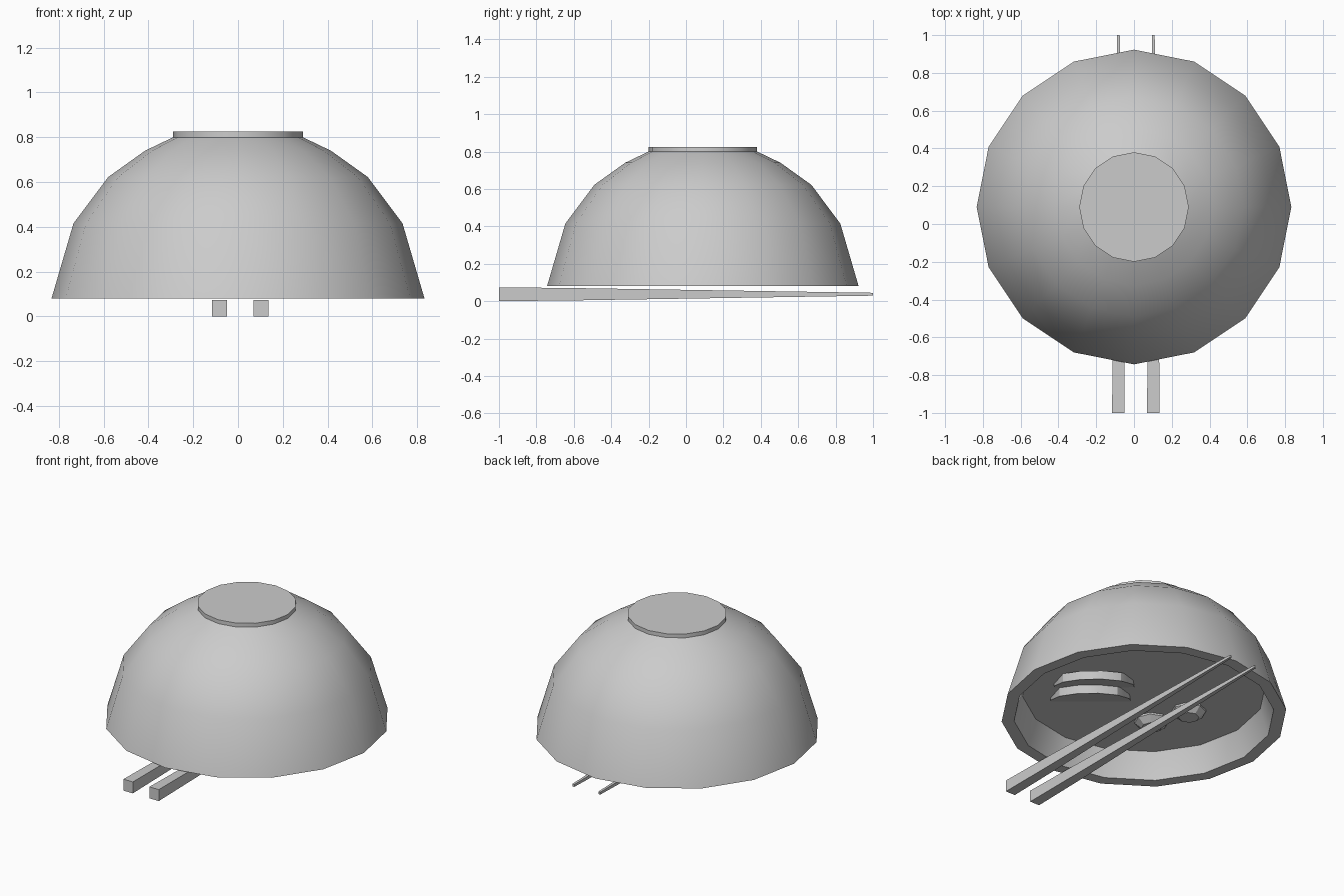
import bpy, bmesh, math
from mathutils import Vector

if "Cube" in bpy.data.objects:
    bpy.data.objects.remove(bpy.data.objects["Cube"])

CY = 0.09   # bowl centre in y


def make_object(name, bm, smooth=None):
    bmesh.ops.recalc_face_normals(bm, faces=bm.faces)
    me = bpy.data.meshes.new(name)
    bm.to_mesh(me)
    bm.free()
    ob = bpy.data.objects.new(name, me)
    bpy.context.collection.objects.link(ob)
    if smooth:
        bpy.ops.object.select_all(action='DESELECT')
        ob.select_set(True)
        bpy.context.view_layer.objects.active = ob
        bpy.ops.object.shade_smooth_by_angle(angle=math.radians(smooth))
    return ob


def loft(name, rings, smooth=None):
    """Skin a list of equal-length point rings and cap both ends."""
    bm = bmesh.new()
    loops = [[bm.verts.new(p) for p in ring] for ring in rings]
    n = len(loops[0])
    for a, b in zip(loops, loops[1:]):
        for i in range(n):
            j = (i + 1) % n
            bm.faces.new((a[i], a[j], b[j], b[i]))
    bm.faces.new(loops[0])
    bm.faces.new(loops[-1])
    return make_object(name, bm, smooth)


def lathe(name, profile, centre=(0, CY), sides=16, smooth=30):
    rings = [[(centre[0] + r * math.cos(2 * math.pi * i / sides),
               centre[1] + r * math.sin(2 * math.pi * i / sides), z)
              for i in range(sides)] for r, z in profile]
    return loft(name, rings, smooth)


# Upturned bowl: foot, outer wall, rim, inner wall
lathe("bowl", [(0.29, 0.825), (0.29, 0.80), (0.415, 0.74), (0.58, 0.622),
               (0.735, 0.415), (0.833, 0.08), (0.76, 0.08), (0.665, 0.40),
               (0.52, 0.59), (0.37, 0.70), (0.25, 0.75)])

# Broth filling the bowl, dished towards the middle
lathe("broth", [(0.728, 0.245), (0.61, 0.29), (0.25, 0.30), (0.25, 0.36),
                (0.665, 0.36)])

# Two egg halves poking out of the broth
for k, (x, y) in enumerate([(-0.26, -0.15), (-0.35, 0.08)]):
    lathe(f"egg_half_{k + 1}", [(0.06, 0.20), (0.10, 0.235), (0.11, 0.28),
                                (0.08, 0.33)], (x, y), 8)

# Two overlapping meat slices, tilted so the near edge sticks out
for k, (x, y) in enumerate([(0.25, -0.06), (0.16, -0.20)]):
    slice_ob = lathe(f"meat_slice_{k + 1}", [(0.24, -0.025), (0.24, 0.025)],
                     (0, 0), 12)
    slice_ob.location = (x, y, 0.27)
    axis = Vector((-0.76, 0.647, 0))
    slice_ob.rotation_mode = 'AXIS_ANGLE'
    slice_ob.rotation_axis_angle = (math.radians(18), *axis)

# Square tapered chopsticks
for side, x in (("left", -0.0825), ("right", 0.1025)):
    loft(f"chopstick_{side}",
         [[(x + sx * h, y, 0.037 + sz * h * 1.1)
           for sx, sz in ((-1, -1), (1, -1), (1, 1), (-1, 1))]
          for y, h in ((-1, 0.0335), (-0.6, 0.030), (1, 0.007))])
